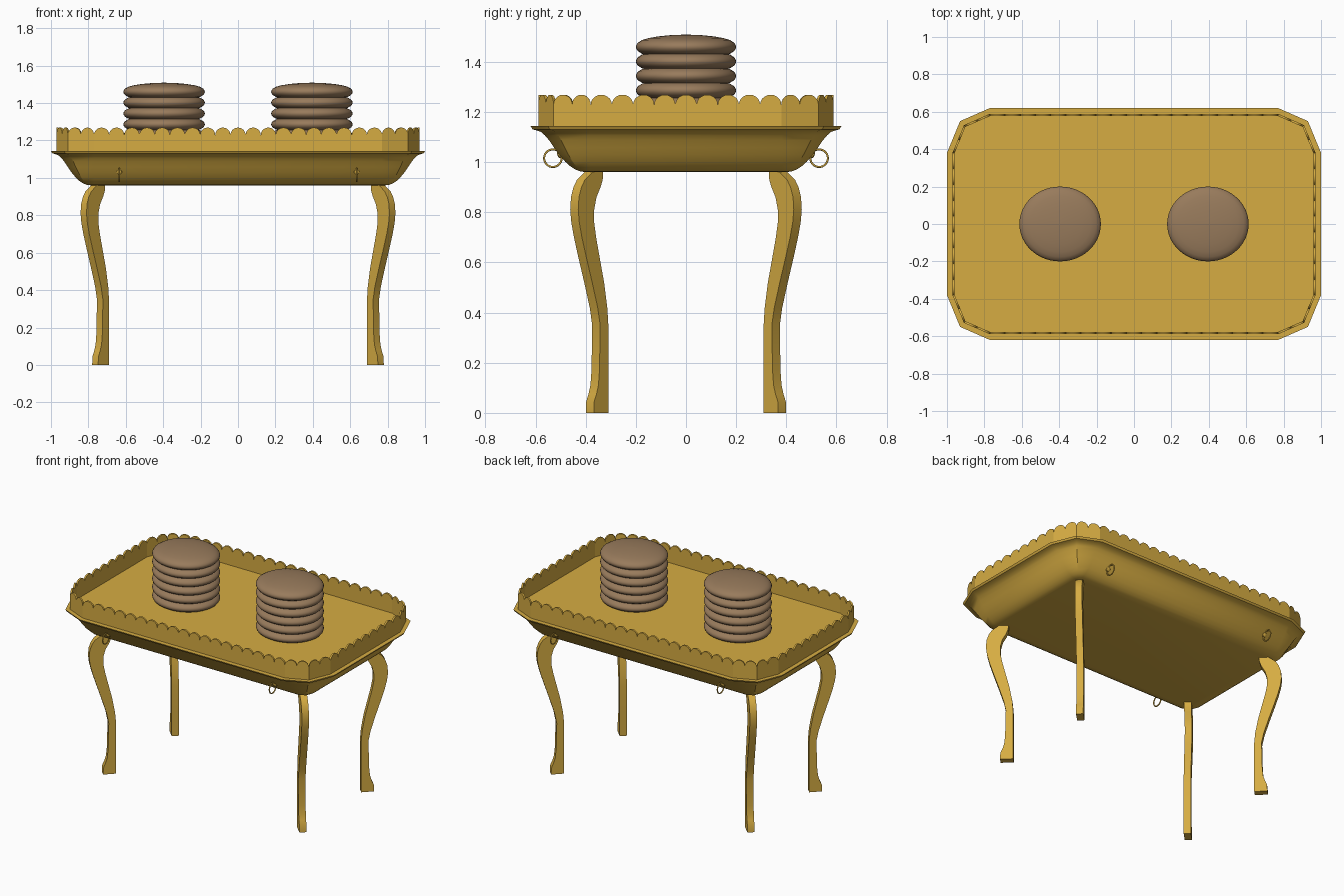
import bpy, bmesh, math
from mathutils import Vector

if "Cube" in bpy.data.objects:
    bpy.data.objects.remove(bpy.data.objects["Cube"])


def material(name, rgb):
    m = bpy.data.materials.new(name)
    m.diffuse_color = (*rgb, 1)
    m.use_nodes = True
    m.node_tree.nodes["Principled BSDF"].inputs["Base Color"].default_value = m.diffuse_color
    return m


GOLD = material("gold", (0.672, 0.413, 0.055))
BREAD = material("bread brown", (0.315, 0.198, 0.107))


def make(name, verts, faces, mat, angle=30):
    mesh = bpy.data.meshes.new(name)
    mesh.from_pydata(verts, [], faces)
    bm = bmesh.new()
    bm.from_mesh(mesh)
    bmesh.ops.remove_doubles(bm, verts=bm.verts, dist=1e-5)
    bmesh.ops.recalc_face_normals(bm, faces=bm.faces)
    bm.to_mesh(mesh)
    bm.free()
    ob = bpy.data.objects.new(name, mesh)
    bpy.context.collection.objects.link(ob)
    mesh.materials.append(mat)
    bpy.ops.object.select_all(action='DESELECT')
    ob.select_set(True)
    bpy.context.view_layer.objects.active = ob
    bpy.ops.object.shade_smooth_by_angle(angle=math.radians(angle))
    return ob


def mirror_xy(ob):
    mod = ob.modifiers.new("mirror", 'MIRROR')
    mod.use_axis = (True, True, False)


def outline(d):
    """Twelve-sided tray outline, inset by d."""
    k = 1 - d / 0.235
    q = [(0.77 + x * k, 0.38 + y * k) for x, y in ((0.23, 0), (0.16, 0.17), (0, 0.24))]
    r = q[::-1]
    return (q + [(-x, y) for x, y in r] + [(-x, -y) for x, y in q] + [(x, -y) for x, y in r])


def rings(loops):
    """Faces joining closed loops of n points, capped at both ends."""
    n = len(loops[0])
    verts = [p for l in loops for p in l]
    faces = [(i * n + j, i * n + (j + 1) % n, (i + 1) * n + (j + 1) % n, (i + 1) * n + j)
             for i in range(len(loops) - 1) for j in range(n)]
    faces += [tuple(range(n))[::-1], tuple(range((len(loops) - 1) * n, len(loops) * n))]
    return verts, faces


# Tray body: cove underside, thin lip, flat top
profile = [(0.22, 0.96), (0.195, 0.963), (0.175, 0.971), (0.155, 0.984), (0.135, 1.002),
           (0.112, 1.030), (0.092, 1.058), (0.072, 1.088), (0.056, 1.107), (0.04, 1.121),
           (0.02, 1.128), (0.008, 1.131), (0, 1.144)]
make("tray", *rings([[(x, y, z) for x, y in outline(d)] for d, z in profile]), GOLD)

# Scalloped gallery wall
outer, inner = outline(0.03), outline(0.042)
cols = []
STEPS = 10
for i in range(12):
    a, b = Vector(outer[i]), Vector(outer[(i + 1) % 12])
    c, e = Vector(inner[i]), Vector(inner[(i + 1) % 12])
    n = max(2, round((b - a).length / 0.081))
    for s in range(n):
        for k in range(STEPS):
            ang = math.pi * k / STEPS
            t = (s + (1 - math.cos(ang)) / 2) / n
            z = 1.23 + 0.039 * math.sin(ang)
            o, p = a.lerp(b, t), c.lerp(e, t)
            cols.append([(*o, 1.138), (*o, z), (*p, z), (*p, 1.138)])
wall_v = [p for c in cols for p in c]
N = len(wall_v)
wall_f = [(i + j, (i + 4 + j) % N, (i + 4 + (j + 1) % 4) % N, i + (j + 1) % 4)
          for i in range(0, N, 4) for j in range(4)]
make("scalloped_wall", wall_v, wall_f, GOLD, 20)

# Curved legs, set diagonally at the corners: (height, inner edge, outer edge)
leg = [(0, 0.008, 0.09), (0.045, 0.008, 0.088), (0.075, 0.008, 0.075), (0.11, 0.008, 0.064),
       (0.17, 0.008, 0.058), (0.35, 0.008, 0.054), (0.42, 0.014, 0.068), (0.52, 0.032, 0.099),
       (0.62, 0.057, 0.132), (0.70, 0.077, 0.157), (0.76, 0.088, 0.172), (0.81, 0.088, 0.178),
       (0.86, 0.075, 0.174), (0.90, 0.052, 0.160), (0.93, 0.040, 0.140), (0.955, 0.037, 0.105),
       (0.97, 0.037, 0.083)]
R, T = math.sqrt(0.5), 0.0225
loops = []
for z, s0, s1 in leg:
    loops.append([(0.7 + (s - t) * R, 0.32 + (s + t) * R, z)
                  for s, t in ((s0, -T), (s1, -T), (s1, T), (s0, T))])
mirror_xy(make("legs", *rings(loops), GOLD))

# Ring pegs on the long sides
a, b = Vector((0.635, 0.455, 1.050)), Vector((0.635, 0.513, 1.029))
u, w = Vector((1, 0, 0)), (b - a).normalized().cross(Vector((1, 0, 0)))
loops = []
for t, r in ((0, 0.014), (0.45, 0.014), (0.75, 0.017), (0.95, 0.014), (1, 0.008)):
    loops.append([tuple(a.lerp(b, t) + r * (u * math.cos(g) + w * math.sin(g)))
                  for g in (math.tau * k / 16 for k in range(16))])
mirror_xy(make("ring_pegs", *rings(loops), GOLD, 40))

# Hanging rings
M, K = 32, 8
v = []
for i in range(M):
    g = math.tau * i / M
    for j in range(K):
        h = math.tau * j / K
        r = 0.035 + 0.004 * math.cos(h)
        v.append((0.635 + 0.004 * math.sin(h), 0.531 + r * math.cos(g), 1.016 + r * math.sin(g)))
f = [(i * K + j, i * K + (j + 1) % K, (i + 1) % M * K + (j + 1) % K, (i + 1) % M * K + j)
     for i in range(M) for j in range(K)]
mirror_xy(make("hanging_rings", v, f, GOLD, 60))

# Two stacks of six flat loaves
half = [(0.02, 0.049), (0.3, 0.047), (0.55, 0.042), (0.75, 0.035), (0.88, 0.027),
        (0.96, 0.017), (0.99, 0.008), (1, 0)]
lens = [(r, -z) for r, z in half] + [(r, z) for r, z in half[-2::-1]]
for side, name in ((-1, "left"), (1, "right")):
    for n in range(6):
        zc = 1.17 + 0.058 * n
        loops = [[(side * 0.395 + 0.218 * r * math.cos(g), 0.2 * r * math.sin(g),
                   max(zc + z, 1.135)) for g in (math.tau * k / 48 for k in range(48))]
                 for r, z in lens]
        make(f"{name}_loaf_{n + 1}", *rings(loops), BREAD, 50)
